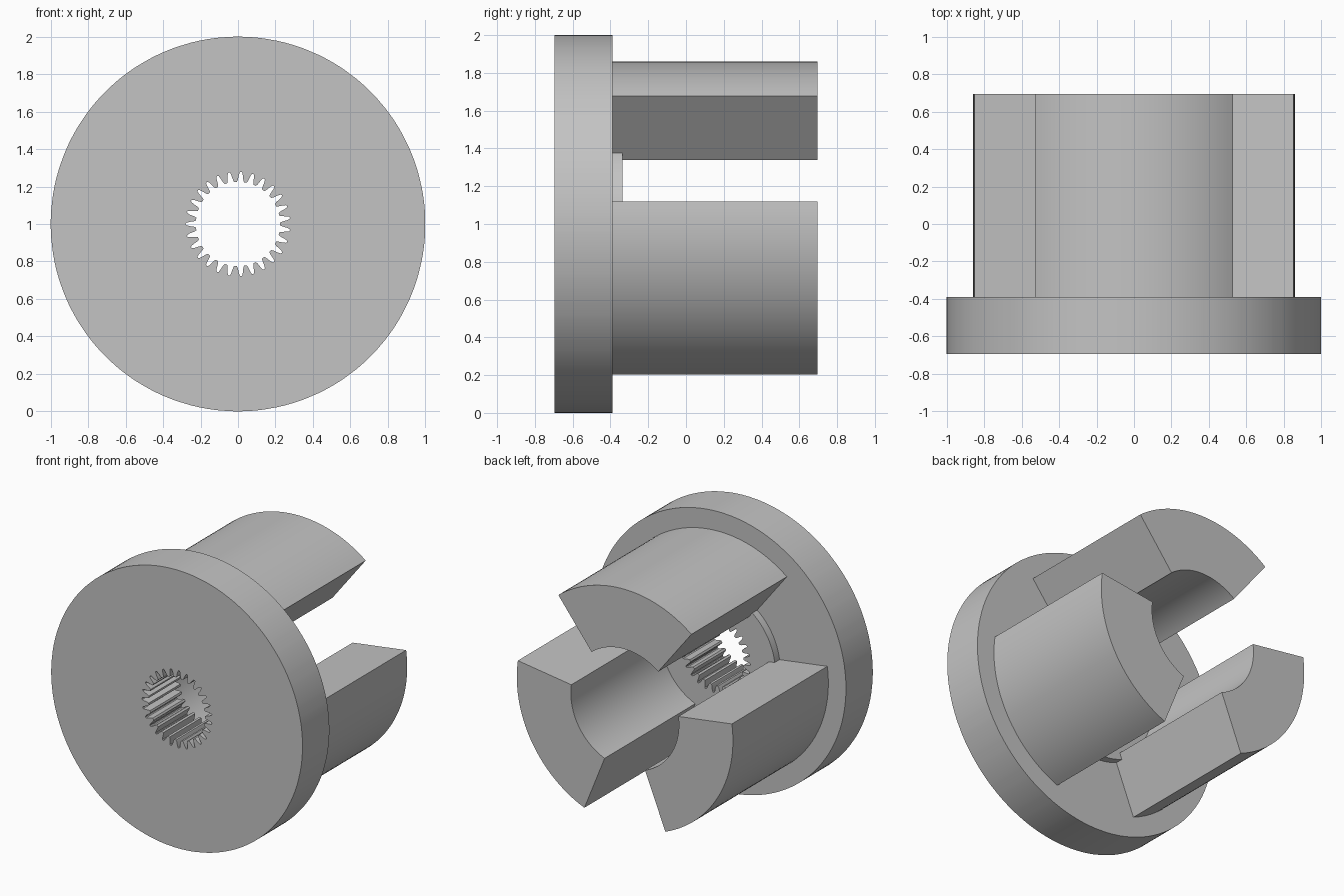
import bpy, bmesh, math

cube = bpy.data.objects.get("Cube")
if cube:
    bpy.data.objects.remove(cube, do_unlink=True)

CENTRE_Z = 1.0
FRONT, FLANGE_BACK, BOSS_BACK, JAW_END = -0.695, -0.39, -0.335, 0.695
TEETH = 27

grey = bpy.data.materials.new("plain_grey")
grey.use_nodes = True
colour = (0.55, 0.55, 0.55, 1)
grey.diffuse_color = colour
grey.node_tree.nodes["Principled BSDF"].inputs["Base Color"].default_value = colour


def point(radius, angle, y):
    return (radius * math.cos(angle), y, CENTRE_Z + radius * math.sin(angle))


def finish(name, bm):
    bmesh.ops.recalc_face_normals(bm, faces=bm.faces)
    mesh = bpy.data.meshes.new(name)
    bm.to_mesh(mesh)
    bm.free()
    mesh.materials.append(grey)
    obj = bpy.data.objects.new(name, mesh)
    bpy.context.collection.objects.link(obj)
    bpy.ops.object.select_all(action='DESELECT')
    obj.select_set(True)
    bpy.context.view_layer.objects.active = obj
    bpy.ops.object.shade_smooth_by_angle(angle=math.radians(25))
    return obj


# Flange with raised boss and splined bore, lofted as one closed band of rings
pitch = math.tau / TEETH
# one tooth space: (angle in pitches, radius)
groove = [(-0.36, 0.225), (-0.27, 0.235), (-0.18, 0.26), (-0.10, 0.276),
          (0.0, 0.28), (0.10, 0.276), (0.18, 0.26), (0.27, 0.235), (0.36, 0.225)]
bore = [(math.pi + (i + a) * pitch, r) for i in range(TEETH) for a, r in groove]


def circle(radius):
    return [(a, radius) for a, r in bore]


sections = [(bore, FRONT), (circle(1.0), FRONT), (circle(1.0), FLANGE_BACK),
            (circle(0.476), FLANGE_BACK), (circle(0.476), BOSS_BACK), (bore, BOSS_BACK)]
bm = bmesh.new()
rings = [[bm.verts.new(point(r, a, y)) for a, r in outline] for outline, y in sections]
for k, ring in enumerate(rings):
    other = rings[(k + 1) % len(rings)]
    for i in range(len(ring)):
        j = (i + 1) % len(ring)
        bm.faces.new((ring[i], ring[j], other[j], other[i]))
finish("splined_flange", bm)


# Three coupling jaws: radial ring sectors extruded backwards
def jaw(name, middle):
    half, steps = math.radians(38), 32
    angles = [middle - half + 2 * half * i / steps for i in range(steps + 1)]
    bm = bmesh.new()
    verts = [bm.verts.new(point(0.86, a, FLANGE_BACK)) for a in angles]
    verts += [bm.verts.new(point(0.43, a, FLANGE_BACK)) for a in reversed(angles)]
    base = bm.faces.new(verts)
    result = bmesh.ops.extrude_face_region(bm, geom=[base], use_keep_orig=True)
    moved = [v for v in result["geom"] if isinstance(v, bmesh.types.BMVert)]
    bmesh.ops.translate(bm, verts=moved, vec=(0, JAW_END - FLANGE_BACK, 0))
    return finish(name, bm)


for name, degrees in (("top_jaw", 90), ("right_jaw", 210), ("left_jaw", 330)):
    jaw(name, math.radians(degrees))
